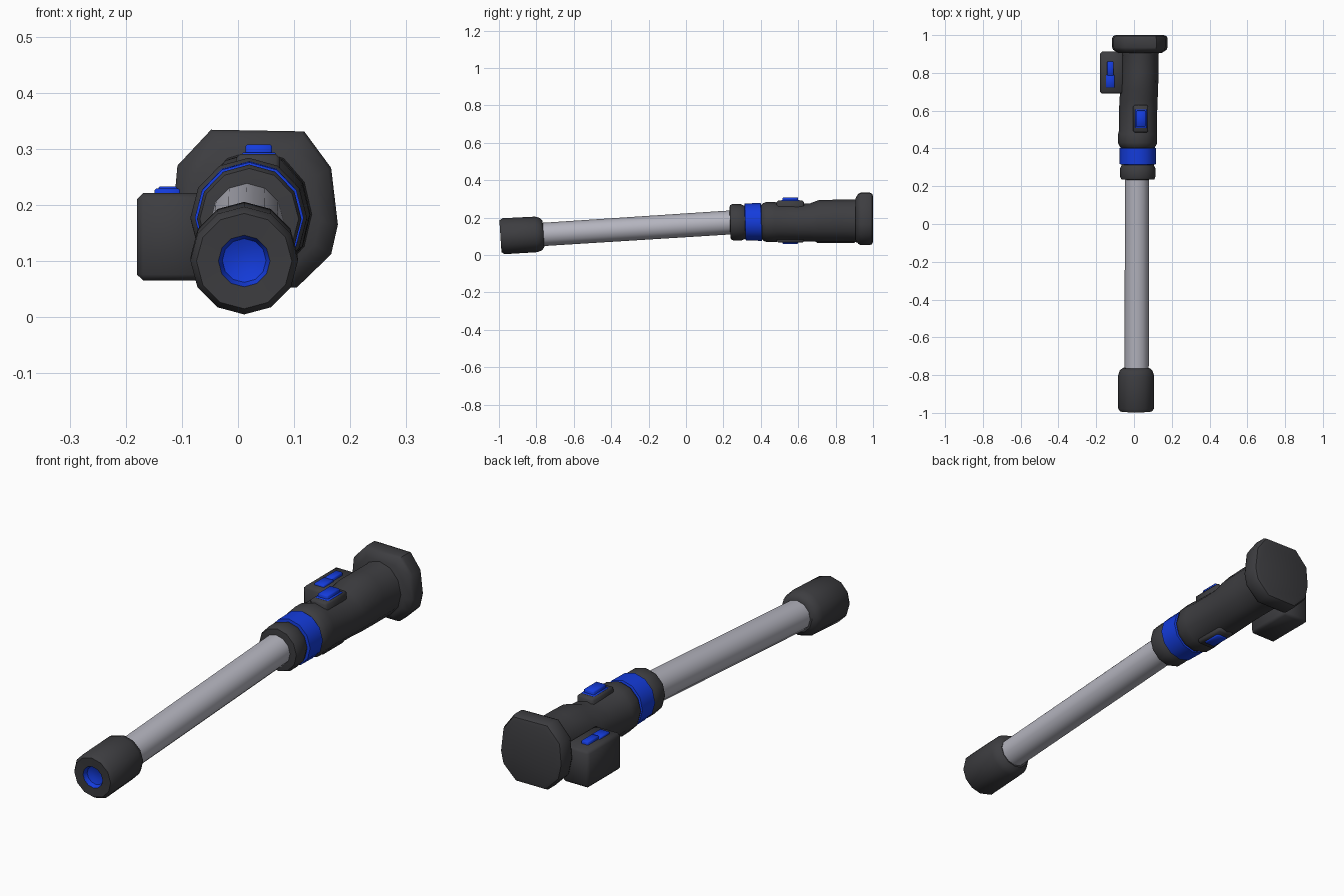
import bpy, bmesh, math


def material(name, rgb):
    m = bpy.data.materials.new(name)
    m.diffuse_color = (*rgb, 1)
    return m


DARK = material("dark grey", (0.047, 0.047, 0.052))
SILVER = material("silver", (0.46, 0.46, 0.52))
BLUE = material("blue", (0.007, 0.045, 0.72))


def finish(bm, name, mats, angle=40):
    bmesh.ops.recalc_face_normals(bm, faces=bm.faces)
    me = bpy.data.meshes.new(name)
    bm.to_mesh(me)
    bm.free()
    ob = bpy.data.objects.new(name, me)
    bpy.context.collection.objects.link(ob)
    for m in mats:
        me.materials.append(m)
    bpy.ops.object.select_all(action='DESELECT')
    ob.select_set(True)
    bpy.context.view_layer.objects.active = ob
    bpy.ops.object.shade_smooth_by_angle(angle=math.radians(angle))
    return ob


def tube(name, rings, mats, sides=12, tilt=0.0, blue=None, angle=40):
    """Loft of rings (y, centre x, centre z, radius x, radius z) along y."""
    bm = bmesh.new()
    loops = []
    for y, cx, cz, rx, rz in rings:
        loop = []
        for i in range(sides):
            a = 2 * math.pi * i / sides
            dz = rz * math.cos(a)
            loop.append(bm.verts.new((cx + rx * math.sin(a), y - tilt * dz, cz + dz)))
        loops.append(loop)
    for k, (p, q) in enumerate(zip(loops, loops[1:])):
        for i in range(sides):
            j = (i + 1) % sides
            f = bm.faces.new((p[i], p[j], q[j], q[i]))
            if blue and k in blue:
                f.material_index = 1
    first = bm.faces.new(loops[0])
    bm.faces.new(loops[-1])
    if blue and 0 in blue:
        first.material_index = 1
    return finish(bm, name, mats, angle)


def box(name, x, y, z, mat, bevel):
    bm = bmesh.new()
    bmesh.ops.create_cube(bm, size=1)
    for v in bm.verts:
        for i, (lo, hi) in enumerate((x, y, z)):
            v.co[i] = (lo + hi) / 2 + v.co[i] * (hi - lo)
    bmesh.ops.bevel(bm, geom=bm.edges[:], offset=bevel, segments=1, affect='EDGES')
    return finish(bm, name, [mat], 50)


# long silver shaft, rising slightly towards the handle
tube("shaft", [(-0.80, 0.014, 0.108, 0.064, 0.062),
               (0.28, 0.016, 0.177, 0.064, 0.064)], [SILVER], 12, 0.065)

# end cap with a blue recess
cap = [(-0.965, 0.020), (-0.972, 0.039), (-0.990, 0.046), (-0.992, 0.085),
       (-0.975, 0.096), (-0.80, 0.095), (-0.775, 0.086), (-0.762, 0.070), (-0.762, 0.055)]
tube("end_cap", [(y, 0.011, 0.100 + 0.055 * (y + 0.99), r, r) for y, r in cap],
     [DARK, BLUE], 12, 0.065, blue=(0, 1))

# collar in front of the blue ring
tube("front_collar", [(0.235, 0.020, 0.175, 0.066, 0.068), (0.237, 0.020, 0.175, 0.088, 0.090),
                      (0.25, 0.020, 0.175, 0.093, 0.097), (0.295, 0.020, 0.175, 0.093, 0.097),
                      (0.310, 0.020, 0.175, 0.086, 0.090), (0.330, 0.020, 0.175, 0.080, 0.085)],
     [DARK], 12, 0.03)

# blue ring
tube("blue_ring", [(0.315, 0.020, 0.177, 0.084, 0.088), (0.317, 0.020, 0.177, 0.097, 0.099),
                   (0.402, 0.020, 0.177, 0.097, 0.101), (0.406, 0.020, 0.177, 0.084, 0.088)],
     [BLUE], 12, 0.03)

# grip, swelling towards the back
tube("grip", [(0.40, 0.020, 0.177, 0.085, 0.088), (0.413, 0.019, 0.177, 0.096, 0.100),
              (0.43, 0.019, 0.177, 0.104, 0.107), (0.475, 0.019, 0.176, 0.104, 0.107),
              (0.495, 0.021, 0.175, 0.100, 0.102), (0.60, 0.022, 0.173, 0.101, 0.101),
              (0.66, 0.024, 0.174, 0.101, 0.101), (0.71, 0.028, 0.182, 0.100, 0.112),
              (0.80, 0.031, 0.183, 0.098, 0.113), (0.89, 0.031, 0.183, 0.098, 0.113),
              (0.95, 0.031, 0.185, 0.108, 0.120)], [DARK])

# eight-sided butt plate
outline = [(-0.048, 0.334), (0.118, 0.331), (0.166, 0.266), (0.178, 0.165), (0.166, 0.112),
           (0.105, 0.053), (-0.040, 0.053), (-0.102, 0.115), (-0.116, 0.18), (-0.108, 0.270)]
bm = bmesh.new()
loops = []
for y, s in ((0.905, 0.78), (0.922, 0.96), (0.935, 1.0), (0.982, 1.0), (0.995, 0.96), (1.0, 0.86)):
    loops.append([bm.verts.new((0.031 + (x - 0.031) * s, y, 0.19 + (z - 0.19) * s))
                  for x, z in outline])
for p, q in zip(loops, loops[1:]):
    for i in range(len(outline)):
        j = (i + 1) % len(outline)
        bm.faces.new((p[i], p[j], q[j], q[i]))
bm.faces.new(loops[0])
bm.faces.new(loops[-1])
finish(bm, "butt_plate", [DARK], 45)

# switches above and below the grip
box("top_switch_plate", (-0.004, 0.075), (0.485, 0.63), (0.22, 0.291), DARK, 0.008)
box("top_switch", (0.013, 0.061), (0.515, 0.60), (0.27, 0.308), BLUE, 0.004)
box("top_switch_base", (0.006, 0.068), (0.507, 0.608), (0.27, 0.2935), BLUE, 0.003)
box("bottom_switch_plate", (-0.015, 0.062), (0.485, 0.63), (0.066, 0.13), DARK, 0.008)
box("bottom_switch", (-0.003, 0.048), (0.515, 0.60), (0.059, 0.10), BLUE, 0.004)

# side box with its blue buttons
box("side_box", (-0.180, -0.055), (0.69, 0.912), (0.065, 0.221), DARK, 0.011)
box("side_button_front", (-0.149, -0.103), (0.722, 0.79), (0.20, 0.229), BLUE, 0.003)
box("side_button_back", (-0.142, -0.108), (0.785, 0.86), (0.20, 0.233), BLUE, 0.003)
